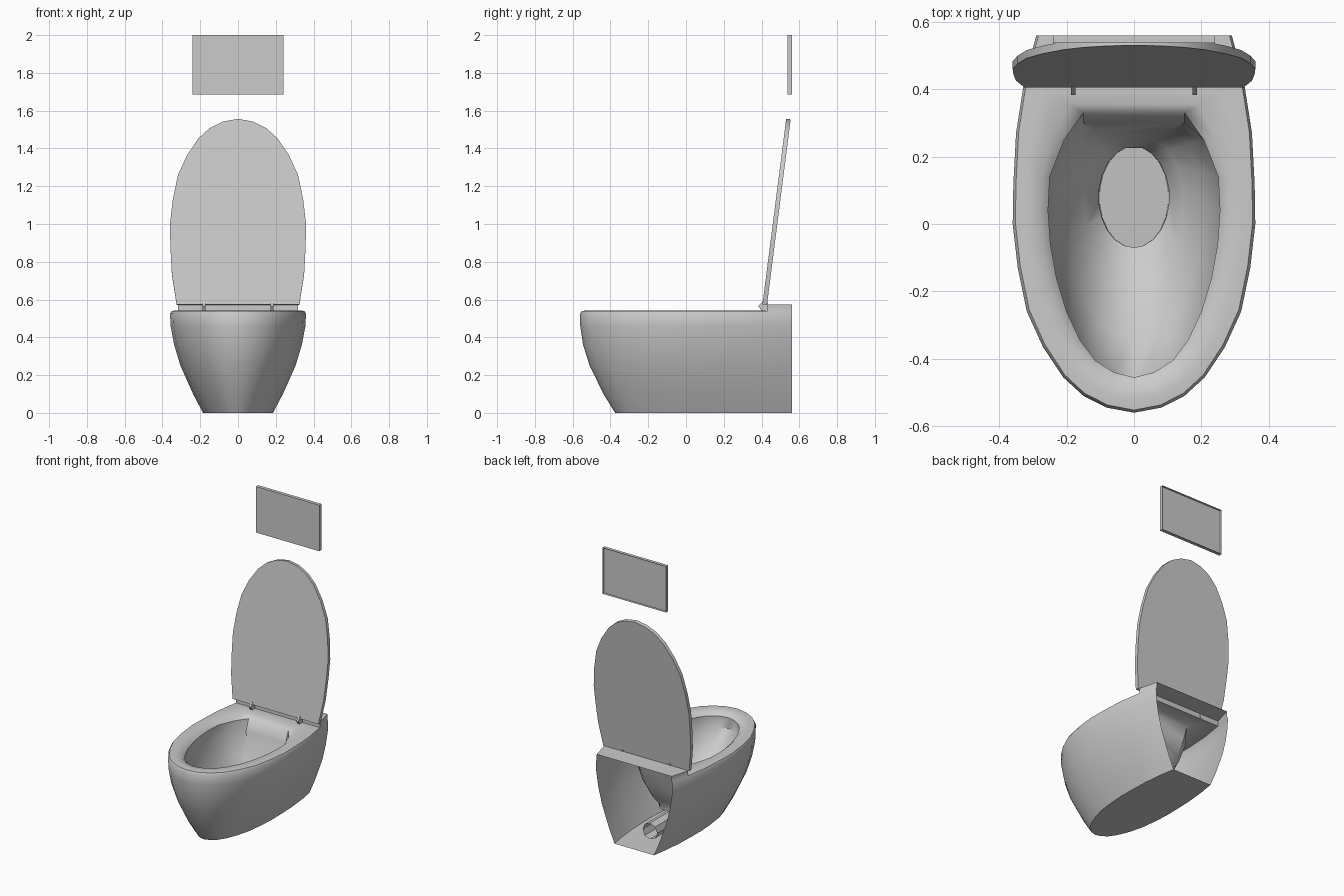
import bpy, bmesh, math
from mathutils import Matrix, Vector

cube = bpy.data.objects.get("Cube")
if cube:
    bpy.data.objects.remove(cube, do_unlink=True)

GREY = (0.6, 0.6, 0.6, 1)
ceramic = bpy.data.materials.new("ceramic_grey")
ceramic.use_nodes = True
ceramic.diffuse_color = GREY
bsdf = ceramic.node_tree.nodes["Principled BSDF"]
bsdf.inputs["Base Color"].default_value = GREY
bsdf.inputs["Roughness"].default_value = 0.5


def finish(name, bm, smooth=None):
    bmesh.ops.recalc_face_normals(bm, faces=bm.faces)
    mesh = bpy.data.meshes.new(name)
    bm.to_mesh(mesh)
    bm.free()
    mesh.materials.append(ceramic)
    if smooth:
        mesh.polygons.foreach_set("use_smooth", [True] * len(mesh.polygons))
        mesh.set_sharp_from_angle(angle=math.radians(smooth))
    obj = bpy.data.objects.new(name, mesh)
    bpy.context.scene.collection.objects.link(obj)
    return obj


def mirrored(half):
    """Half outline from the front tip to the back, made whole."""
    return [(-x, y) for x, y in reversed(half[1:])] + list(half)


def ring(bm, outline, z):
    return [bm.verts.new((x, y, z)) for x, y in outline]


def bridge(bm, a, b, closed=False):
    n = len(a)
    for i in range(n if closed else n - 1):
        j = (i + 1) % n
        bm.faces.new((a[i], a[j], b[j], b[i]))


def blend(a, b, t):
    return [(p[0] + (q[0] - p[0]) * t, p[1] + (q[1] - p[1]) * t) for p, q in zip(a, b)]


def prism(bm, points, offset):
    a = [bm.verts.new(p) for p in points]
    b = [bm.verts.new(Vector(p) + Vector(offset)) for p in points]
    bm.faces.new(a)
    bm.faces.new(b)
    bridge(bm, a, b, True)


BACK = 0.56
rim_half = [(0, -.56), (.08, -.545), (.15, -.51), (.21, -.455), (.27, -.365), (.318, -.26),
            (.345, -.13), (.36, 0), (.358, .12), (.35, .27), (.325, .43), (.29, BACK)]
opening_half = [(0, -.455), (.06, -.44), (.115, -.405), (.16, -.345), (.2, -.26), (.23, -.16),
                (.248, -.06), (.255, .04), (.25, .14), (.207, .25), (.15, .33)]
drain_half = [(.105 * math.sin(a), .08 - .15 * math.cos(a))
              for a in [math.pi * .092 * i for i in range(11)]]
rim, opening, drain = map(mirrored, (rim_half, opening_half, drain_half))


# Pan: outer shell left open at the back
def shell_outline(width, front):
    k = (BACK - front) / (2 * BACK)
    return [(x * width / .36, BACK - (BACK - y) * k) for x, y in rim]


bm = bmesh.new()
previous = None
for z, width, front in [(0, .185, -.375), (.1, .238, -.437), (.25, .305, -.51), (.36, .338, -.545),
                        (.46, .357, -.56), (.525, .36, -.56), (.54, .352, -.552)]:
    outline = shell_outline(width, front)
    current = ring(bm, outline, z)
    if previous:
        bridge(bm, previous, current)
    else:
        bm.faces.new(current)
    previous = current

# Raised deck behind the rim
sides = [previous[0], previous[1], previous[-2], previous[-1]]
deck = [bm.verts.new((v.co.x, v.co.y, .575)) for v in sides]
bm.faces.new(deck)
bridge(bm, sides, deck)

# Rim top, inner wall and bowl down to the drain
previous, top = previous[1:-1], outline[1:-1]
ledge = [(x, min(y, .3)) for x, y in opening]
for points, z in [(blend(top, opening, .3), .542), (blend(top, opening, .75), .538),
                  (opening, .515), (ledge, .44), (blend(ledge, drain, .3), .31),
                  (blend(ledge, drain, .7), .21), (drain, .16)]:
    current = ring(bm, points, z)
    bridge(bm, previous, current, True)
    previous = current

# Sloping drain floor
floor = [bm.verts.new((x * .98, y, .125 + .1 * (y - .08))) for x, y in drain]
bridge(bm, previous, floor, True)
bm.faces.new(floor)
finish("pan", bm, 40)

# Drain outlet pipe under the bowl
bm = bmesh.new()
bmesh.ops.create_cone(bm, segments=8, radius1=.055, radius2=.055, depth=.3,
                      matrix=Matrix.Translation((0, .24, .06)) @ Matrix.Rotation(math.pi / 2, 4, 'X'))
finish("drain_outlet", bm)

# Raised lid, leaning back on its hinges
bm = bmesh.new()
lid_outline = [(x, 0, .43 - y) for x, y in mirrored(rim_half[:-1])]
prism(bm, lid_outline, (0, .024, 0))
bm.transform(Matrix.Translation((0, .405, .575)) @ Matrix.Rotation(-.127, 4, 'X'))
finish("lid", bm, 30)

# Hinges
for side, label in ((1, "left"), (-1, "right")):
    bm = bmesh.new()
    profile = [(.40, .54), (.435, .54), (.435, .585), (.405, .59), (.383, .565)]
    prism(bm, [(side * .18 - .007, y, z) for y, z in profile], (.014, 0, 0))
    finish(label + "_hinge", bm)

# Wall flush plate, hollow at the back
bm = bmesh.new()
corners = [(-.24, 1.685), (.24, 1.685), (.24, 2), (-.24, 2)]
prism(bm, [(x, .537, z) for x, z in corners], (0, .023, 0))
bm.faces.ensure_lookup_table()
back = max(bm.faces, key=lambda f: f.calc_center_median().y)
bmesh.ops.inset_region(bm, faces=[back], thickness=.01)
bmesh.ops.translate(bm, verts=back.verts, vec=(0, -.016, 0))
finish("flush_plate", bm)
